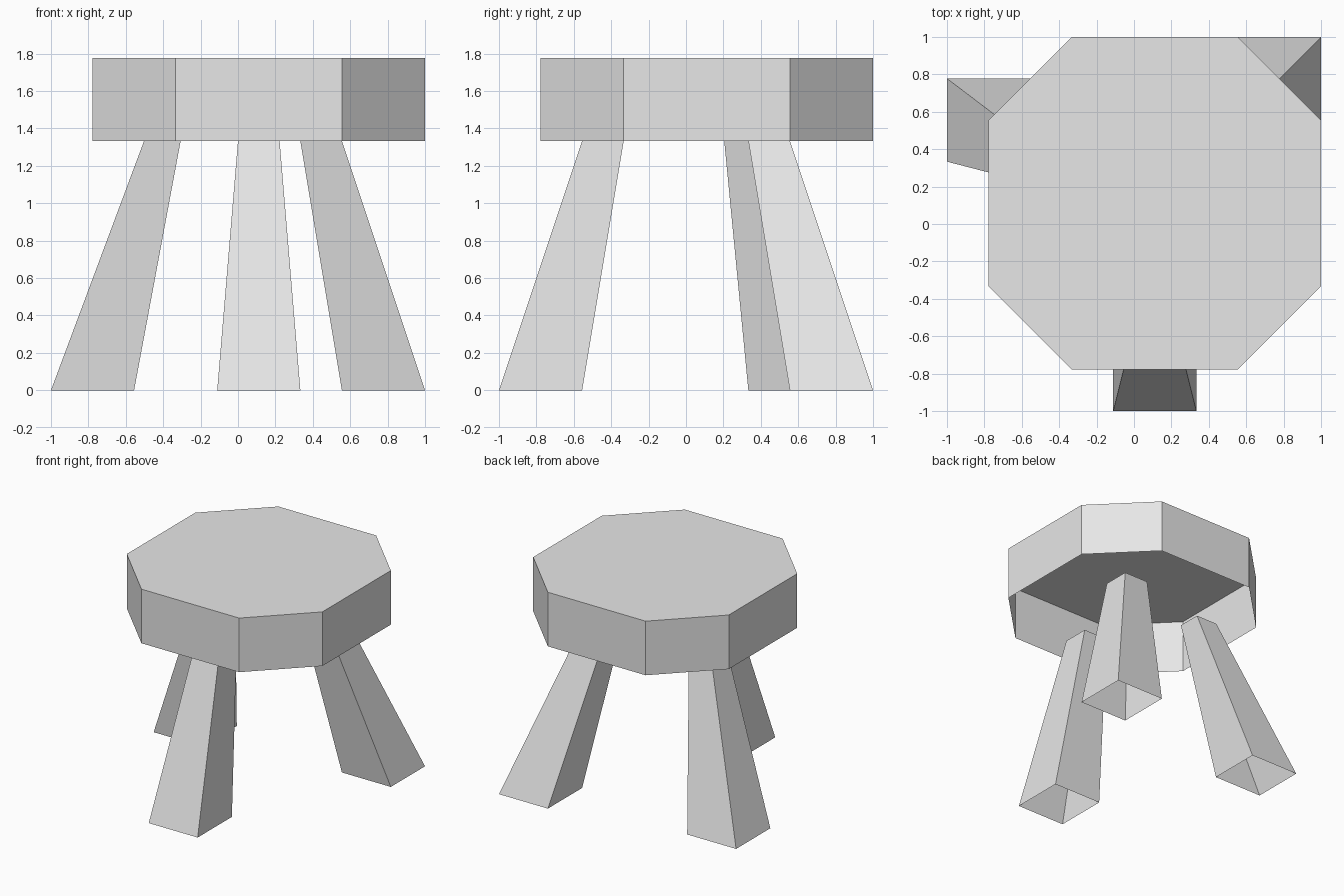
import bpy, bmesh, math

old = bpy.data.objects.get("Cube")
if old:
    bpy.data.objects.remove(old, do_unlink=True)

U = 2 / 9  # building unit: every part sits on this grid

grey = bpy.data.materials.new("light_grey")
grey.use_nodes = True
grey.diffuse_color = (0.8, 0.8, 0.8, 1)
grey.node_tree.nodes["Principled BSDF"].inputs["Base Color"].default_value = (0.8, 0.8, 0.8, 1)


def ring(bm, points, z):
    return [bm.verts.new((x * U, y * U, z * U)) for x, y in points]


def square(cx, cy, half):
    return [(cx + sx * half, cy + sy * half)
            for sx, sy in ((-1, -1), (1, -1), (1, 1), (-1, 1))]


def loft(name, low, high, z0, z1, top):
    """Walls between two outlines, open below, with an optional top face."""
    bm = bmesh.new()
    a, b = ring(bm, low, z0), ring(bm, high, z1)
    n = len(a)
    for i in range(n):
        j = (i + 1) % n
        bm.faces.new((a[i], a[j], b[j], b[i]))
    if top:
        bm.faces.new(b)
    mesh = bpy.data.meshes.new(name)
    bm.to_mesh(mesh)
    bm.free()
    mesh.materials.append(grey)
    obj = bpy.data.objects.new(name, mesh)
    bpy.context.collection.objects.link(obj)
    return obj


# Seat: octagonal shell, flat on top and hollow below
c = 0.5
octagon = [(c - 2, c - 4), (c + 2, c - 4), (c + 4, c - 2), (c + 4, c + 2),
           (c + 2, c + 4), (c - 2, c + 4), (c - 4, c + 2), (c - 4, c - 2)]
loft("seat", octagon, octagon, 6, 8, True)

# Three splayed, tapering hollow legs: name, foot centre, top centre, top half width
legs = (
    ("front_leg", (0.5, -3.5), (0.5, -2), 0.5),
    ("back_left_leg", (3.5, 3.5), (2, 2), 0.5),
    ("back_right_leg", (-3.5, 2.5), (-1.82, 1.36), 0.44),
)
for name, foot, head, half in legs:
    loft(name, square(*foot, 1), square(*head, half), 0, 6, False)
